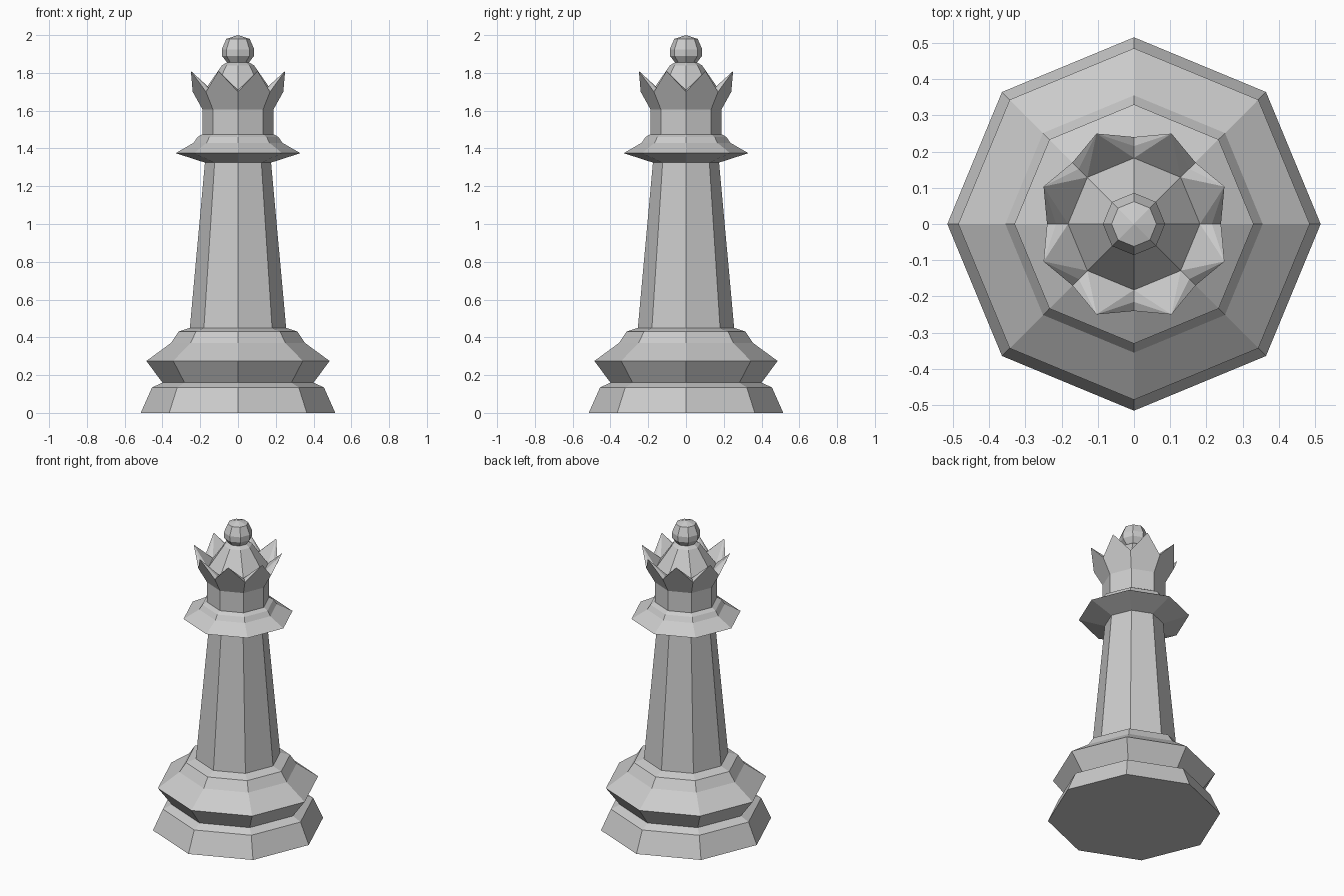
import bpy
import bmesh
from math import cos, sin, pi

if "Cube" in bpy.data.objects:
    bpy.data.objects.remove(bpy.data.objects["Cube"])

SIDES = 8


def ring(bm, r, z, turn=0.0):
    """Eight vertices around the z axis, or one point if r is 0."""
    if r == 0:
        return [bm.verts.new((0, 0, z))]
    return [bm.verts.new((r * cos(2 * pi * (i + turn) / SIDES),
                          r * sin(2 * pi * (i + turn) / SIDES), z))
            for i in range(SIDES)]


def bridge(bm, a, b):
    for i in range(SIDES):
        j = (i + 1) % SIDES
        if len(b) == 1:
            bm.faces.new((a[i], a[j], b[0]))
        else:
            bm.faces.new((a[i], a[j], b[j], b[i]))


def finish(bm, name):
    bmesh.ops.recalc_face_normals(bm, faces=bm.faces)
    mesh = bpy.data.meshes.new(name)
    bm.to_mesh(mesh)
    bm.free()
    bpy.context.collection.objects.link(bpy.data.objects.new(name, mesh))


def lathe(name, profile):
    """Closed eight-sided solid from (radius, height) pairs."""
    bm = bmesh.new()
    rings = [ring(bm, r, z) for r, z in profile]
    for a, b in zip(rings, rings[1:]):
        bridge(bm, a, b)
    bm.faces.new(rings[0])
    if len(rings[-1]) > 1:
        bm.faces.new(rings[-1])
    finish(bm, name)


# Stepped base, tapered shaft and collar
lathe("base", [(0.515, 0), (0.455, 0.135), (0.40, 0.16), (0.485, 0.275),
               (0.355, 0.37), (0.315, 0.43), (0.255, 0.45)])
lathe("shaft", [(0.255, 0.45), (0.175, 1.325)])
lathe("collar", [(0.175, 1.325), (0.33, 1.375), (0.235, 1.43),
                 (0.215, 1.46), (0.19, 1.475)])

# Head with pointed crown and domed top
bm = bmesh.new()
bottom = ring(bm, 0.187, 1.475)
brow = ring(bm, 0.187, 1.605)
outer = ring(bm, 0.24, 1.70)
tips = ring(bm, 0.27, 1.81, 0.5)
inner = ring(bm, 0.215, 1.71)
dome_foot = ring(bm, 0.182, 1.70)
shoulder = ring(bm, 0.085, 1.84)
dome_top = ring(bm, 0.05, 1.86)
bm.faces.new(bottom)
bridge(bm, bottom, brow)
for i in range(SIDES):
    j = (i + 1) % SIDES
    bm.faces.new((brow[i], brow[j], outer[j], tips[i], outer[i]))
    bm.faces.new((outer[i], tips[i], inner[i]))
    bm.faces.new((tips[i], outer[j], inner[j]))
    bm.faces.new((inner[i], tips[i], dome_foot[i]))
    bm.faces.new((tips[i], inner[j], dome_foot[j]))
    bm.faces.new((tips[i], dome_foot[j], dome_foot[i]))
bridge(bm, dome_foot, shoulder)
bridge(bm, shoulder, dome_top)
bm.faces.new(dome_top)
finish(bm, "crown")

# Ball on top
lathe("finial_ball", [(0.058, 1.855), (0.085, 1.89), (0.086, 1.925),
                      (0.062, 1.98), (0, 2.0)])
